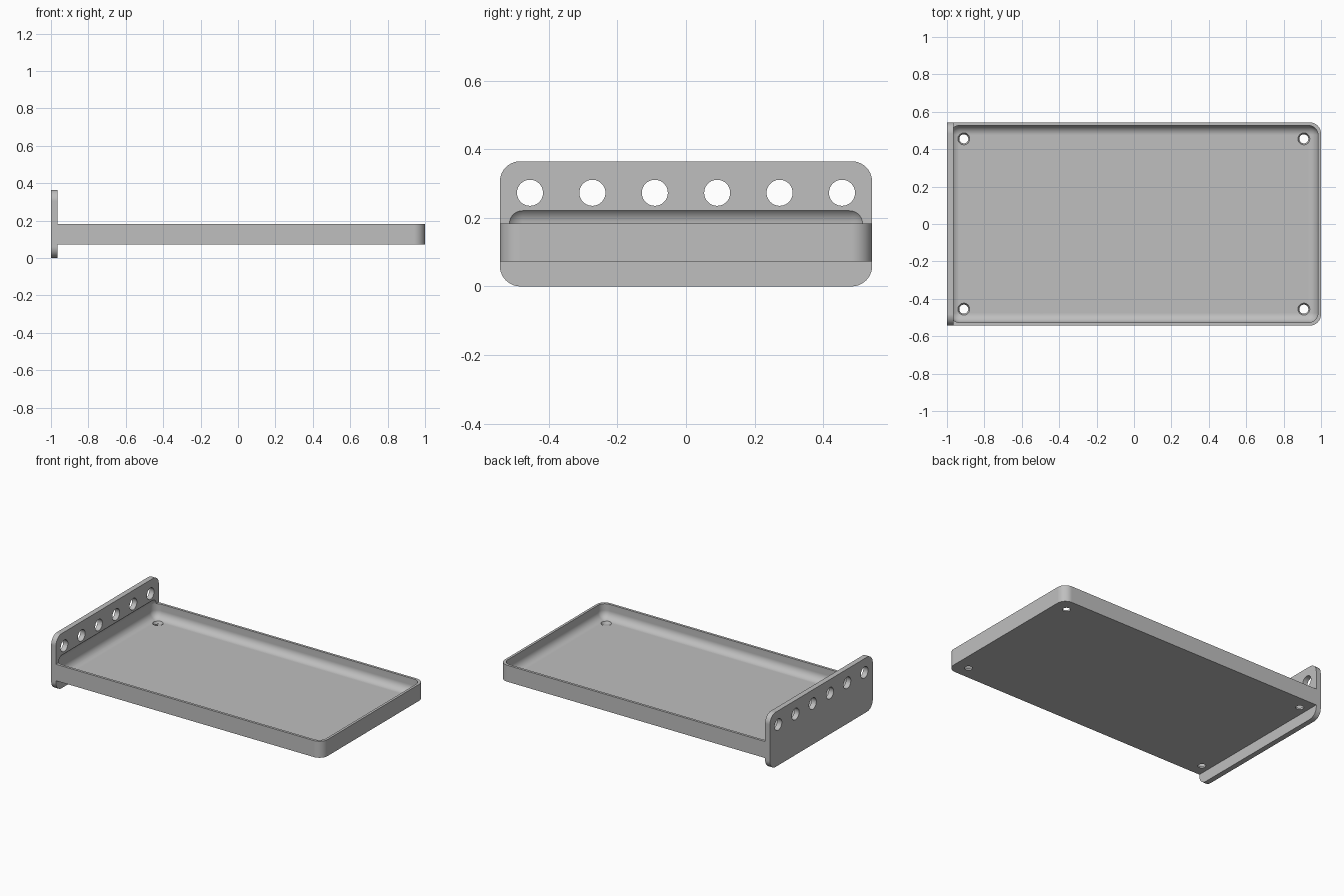
import bpy, bmesh, math
from mathutils import Matrix, Vector

if "Cube" in bpy.data.objects:
    bpy.data.objects.remove(bpy.data.objects["Cube"], do_unlink=True)

LENGTH, HALF_Y = 1.0, 0.543
PLATE_X, PLATE_TOP = -0.965, 0.365
TRAY_LOW, TRAY_TOP = 0.073, 0.183
WALL, CORNER, FILLET = 0.0165, 0.06, 0.05

grey = bpy.data.materials.new("plain grey")
grey.diffuse_color = (0.52, 0.52, 0.52, 1)
grey.use_nodes = True
grey.node_tree.nodes["Principled BSDF"].inputs["Base Color"].default_value = (0.52, 0.52, 0.52, 1)


def finish(name, bm):
    bmesh.ops.recalc_face_normals(bm, faces=bm.faces)
    mesh = bpy.data.meshes.new(name)
    bm.to_mesh(mesh)
    bm.free()
    ob = bpy.data.objects.new(name, mesh)
    bpy.context.collection.objects.link(ob)
    mesh.materials.append(grey)
    return ob


def rounded_box(name, low, high, radius, segments, pick):
    """Box whose edges chosen by pick(direction, midpoint) are rounded."""
    low, high = Vector(low), Vector(high)
    bm = bmesh.new()
    bmesh.ops.create_cube(bm, size=1)
    for v in bm.verts:
        v.co = Vector((low[i] + (v.co[i] + 0.5) * (high[i] - low[i]) for i in range(3)))
    edges = [e for e in bm.edges
             if pick((e.verts[0].co - e.verts[1].co).normalized(),
                     (e.verts[0].co + e.verts[1].co) / 2)]
    bmesh.ops.bevel(bm, geom=edges, offset=radius, segments=segments,
                    profile=0.5, affect='EDGES')
    return finish(name, bm)


def hole_cutter(name, centres, depth, r_low, r_high, turn=Matrix()):
    bm = bmesh.new()
    for c in centres:
        bmesh.ops.create_cone(bm, cap_ends=True, segments=40, radius1=r_low,
                              radius2=r_high, depth=depth,
                              matrix=Matrix.Translation(c) @ turn)
    return finish(name, bm)


def cut(ob, cutters):
    bpy.ops.object.select_all(action='DESELECT')
    bpy.context.view_layer.objects.active = ob
    ob.select_set(True)
    for cutter in cutters:
        mod = ob.modifiers.new("cut", 'BOOLEAN')
        mod.operation, mod.solver, mod.object = 'DIFFERENCE', 'EXACT', cutter
        bpy.ops.object.modifier_apply(modifier=mod.name)
    bpy.ops.object.shade_smooth_by_angle(angle=math.radians(30))
    weighted = ob.modifiers.new("even shading", 'WEIGHTED_NORMAL')
    weighted.keep_sharp = True


# End plate, with all four corners rounded
end_plate = rounded_box("end_plate", (-LENGTH, -HALF_Y, 0), (PLATE_X, HALF_Y, PLATE_TOP),
                        CORNER, 10, lambda d, m: abs(d.x) > 0.9)

# Tray, with its two free corners rounded
tray = rounded_box("tray", (PLATE_X, -HALF_Y, TRAY_LOW), (LENGTH, HALF_Y, TRAY_TOP),
                   CORNER, 10, lambda d, m: abs(d.z) > 0.9 and m.x > 0)

# Fully rounded pocket that hollows the tray and bites into the plate
pocket = rounded_box("pocket_cutter",
                     (-LENGTH + WALL, -HALF_Y + WALL, TRAY_LOW + WALL),
                     (LENGTH - WALL, HALF_Y - WALL, 0.232),
                     FILLET, 10, lambda d, m: True)

# Row of six holes through the plate
plate_holes = hole_cutter("plate_hole_cutter",
                          [Vector((-0.98, -0.455 + i * 0.182, 0.273)) for i in range(6)],
                          0.1, 0.038, 0.038, Matrix.Rotation(math.pi / 2, 4, 'Y'))

# Tapered screw holes in the tray corners
screw_holes = hole_cutter("screw_hole_cutter",
                          [Vector((x, y, 0.0815)) for x in (-0.91, 0.908) for y in (-0.455, 0.455)],
                          0.034, 0.020, 0.036)

cut(end_plate, [pocket, plate_holes])
cut(tray, [pocket, screw_holes])
for helper in (pocket, plate_holes, screw_holes):
    bpy.data.objects.remove(helper, do_unlink=True)
